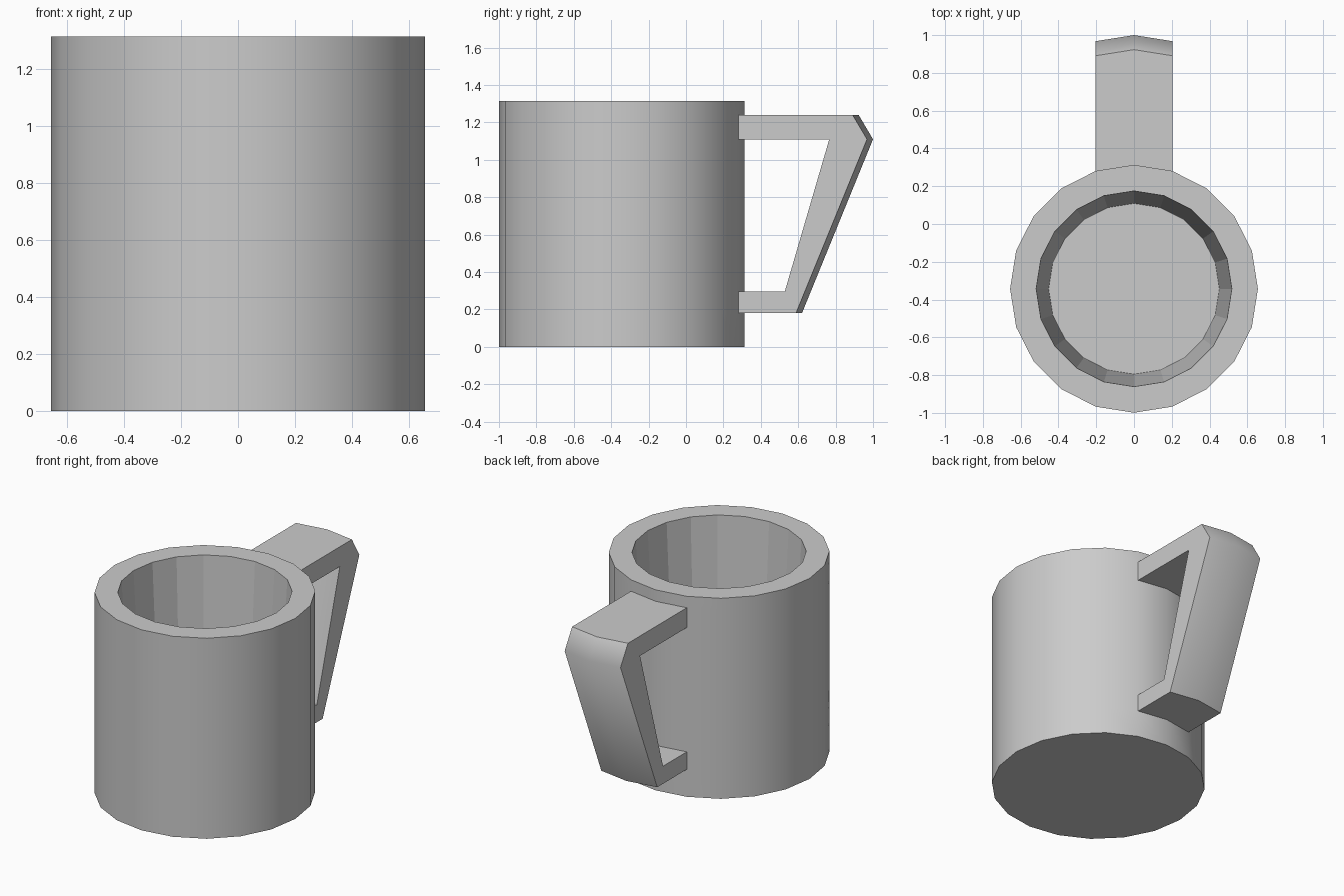
import bpy, bmesh, math

if "Cube" in bpy.data.objects:
    bpy.data.objects.remove(bpy.data.objects["Cube"])

N, R, CY, H = 20, 0.656, -0.343, 1.315
STEP = 2 * math.pi / N
bm = bmesh.new()


def point(i, r, z, dy=0.0):
    a = i * STEP                      # measured from the +y (handle) side
    return bm.verts.new((r * math.sin(a), CY + dy + r * math.cos(a), z))


def ring(r, z):
    return [point(i, r, z) for i in range(N)]


# Outer wall, rim, tapered inside and floor; the two handle sockets stay open
levels = [0, 0.18, 0.295, 1.11, 1.24, H]
rings = [ring(R, z) for z in levels] + [ring(0.518, H), ring(0.452, 0.15)]
inner = []
for k in range(len(rings) - 1):
    lo, hi = rings[k], rings[k + 1]
    for i in range(N):
        if k in (1, 3) and i in (0, N - 1):
            continue
        j = (i + 1) % N
        f = bm.faces.new((lo[i], lo[j], hi[j], hi[i]))
        if k == 6:
            inner.append(f)
bm.faces.new(rings[0])
bm.faces.new(rings[-1])

# Handle: pairs of outer and inner points (offset from the wall, z),
# swept across three columns that repeat the wall's curve
outer = [(0, 1.24), (0.61, 1.24), (0.687, 1.11), (0.307, 0.18), (0, 0.18)]
inside = [(0, 0.295), (0.247, 0.295), (0.485, 1.11), (0, 1.11)]
cols = [[point(c, R, z, dy) for dy, z in outer + inside] for c in (-1, 0, 1)]
for a, b in zip(cols, cols[1:]):
    for p in (0, 1, 2, 3, 5, 6, 7):
        bm.faces.new((a[p], a[p + 1], b[p + 1], b[p]))
for c in (cols[0], cols[2]):
    for idx in ((0, 1, 7, 8), (1, 2, 7), (2, 3, 6, 7), (3, 4, 5, 6)):
        bm.faces.new([c[i] for i in idx])

bmesh.ops.remove_doubles(bm, verts=bm.verts, dist=0.0005)
bmesh.ops.recalc_face_normals(bm, faces=bm.faces)
bm.faces.index_update()
flat = [f.index for f in inner if f.is_valid]

mesh = bpy.data.meshes.new("mug")
bm.to_mesh(mesh)
bm.free()
mug = bpy.data.objects.new("mug", mesh)
bpy.context.collection.objects.link(mug)

# Smooth outside, faceted inside
bpy.context.view_layer.objects.active = mug
mug.select_set(True)
bpy.ops.object.shade_smooth_by_angle(angle=math.radians(55))
for i in flat:
    mesh.polygons[i].use_smooth = False
